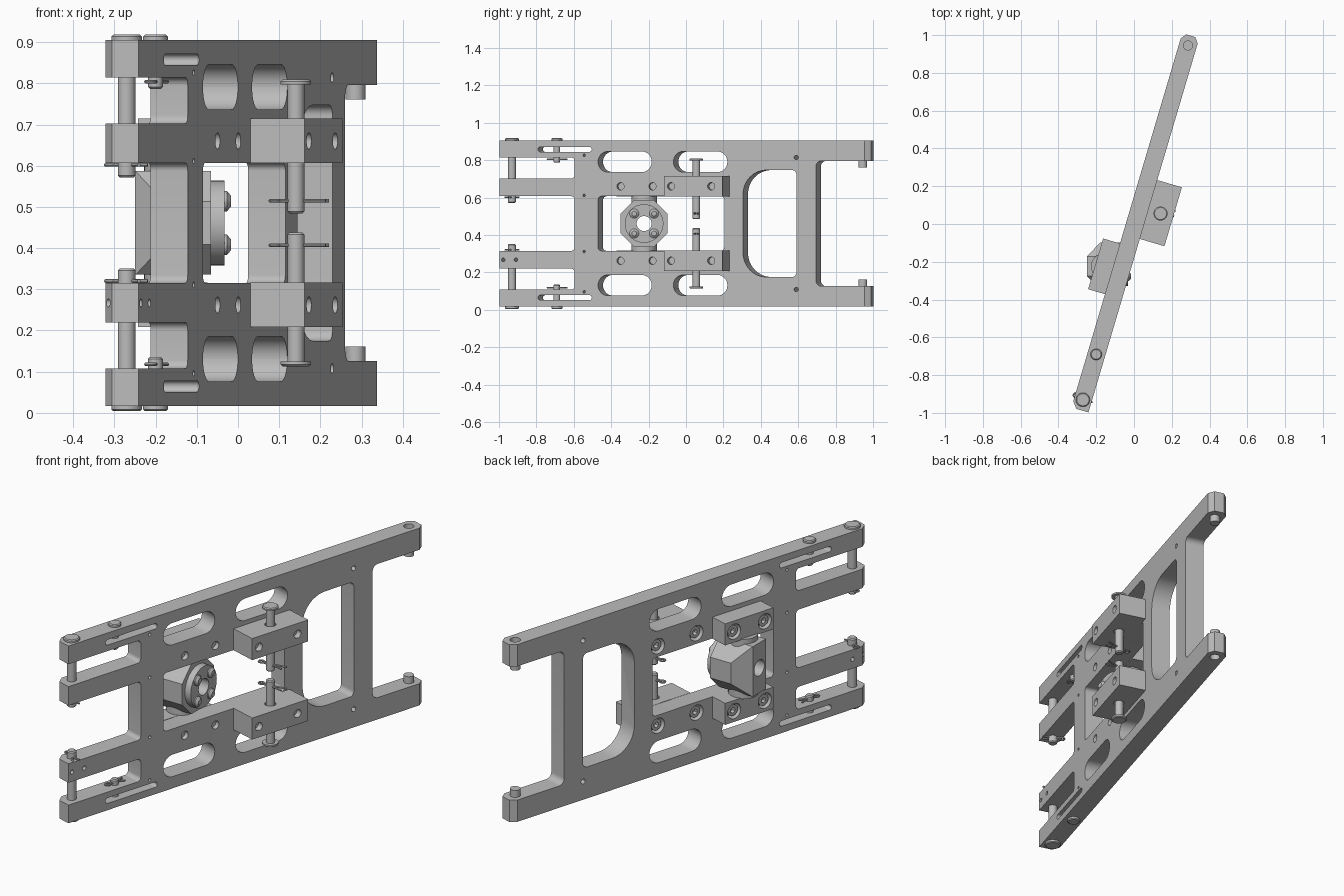
import bpy, bmesh, math
from mathutils import Vector, Matrix

if "Cube" in bpy.data.objects:
    bpy.data.objects.remove(bpy.data.objects["Cube"])

TILT = math.radians(16.5)   # frame is swung about the vertical
MID = 0.461                 # height of the mirror plane
N0, N1 = -0.042, 0.052      # plate faces

grey = bpy.data.materials.new("plain_grey")
grey.use_nodes = True
grey.diffuse_color = (0.5, 0.5, 0.5, 1)
grey.node_tree.nodes["Principled BSDF"].inputs["Base Color"].default_value = (0.5, 0.5, 0.5, 1)
made = []


def place(name, mesh, loc=(0, 0, MID), rot=-TILT):
    ob = bpy.data.objects.new(name, mesh)
    bpy.context.scene.collection.objects.link(ob)
    ob.location = loc
    ob.rotation_euler = (0, 0, rot)
    mesh.materials.clear()
    mesh.materials.append(grey)
    made.append(ob)
    return ob


def finish(name, bm, **kw):
    bmesh.ops.recalc_face_normals(bm, faces=bm.faces)
    mesh = bpy.data.meshes.new(name)
    bm.to_mesh(mesh)
    bm.free()
    return place(name, mesh, **kw)


def prism(bm, pts, move):
    """Extrude a closed loop of 3D points along a vector."""
    face = bm.faces.new([bm.verts.new(p) for p in pts])
    out = bmesh.ops.extrude_face_region(bm, geom=[face])
    vs = [g for g in out["geom"] if isinstance(g, bmesh.types.BMVert)]
    bmesh.ops.translate(bm, verts=vs, vec=move)


def opening(bm, u0, u1, z0, z1, r0, r1):
    """Rounded rectangle through the plate, with its own radius at each end."""
    pts = []
    for u, z, r, start in ((u1 - r1, z1 - r1, r1, 0), (u0 + r0, z1 - r0, r0, 90),
                           (u0 + r0, z0 + r0, r0, 180), (u1 - r1, z0 + r1, r1, 270)):
        for i in range(9):
            t = math.radians(start + i * 90 / 8)
            pts.append((-0.3, u + r * math.cos(t), z + r * math.sin(t)))
    prism(bm, pts, (0.6, 0, 0))


def rod(bm, p, q, r, seg=32, r2=None):
    p, q = Vector(p), Vector(q)
    rot = (q - p).to_track_quat('Z', 'Y').to_matrix().to_4x4()
    bmesh.ops.create_cone(bm, cap_ends=True, segments=seg, radius1=r,
                          radius2=r if r2 is None else r2, depth=(q - p).length,
                          matrix=Matrix.Translation((p + q) / 2) @ rot)


def box(bm, lo, hi):
    lo, hi = Vector(lo), Vector(hi)
    bmesh.ops.create_cube(bm, size=1, matrix=Matrix.Translation((lo + hi) / 2)
                          @ Matrix.Diagonal((*(hi - lo), 1)))


def cut(ob, bm):
    """Subtract a cutter mesh and bake the result."""
    tool = finish("cutter", bm, loc=ob.location, rot=ob.rotation_euler.z)
    made.remove(tool)
    tool.hide_render = True
    mod = ob.modifiers.new("cut", 'BOOLEAN')
    mod.solver = 'EXACT'
    mod.object = tool
    bpy.context.view_layer.update()
    mesh = bpy.data.meshes.new_from_object(
        ob.evaluated_get(bpy.context.evaluated_depsgraph_get()))
    ob.modifiers.clear()
    ob.data = mesh
    bpy.data.objects.remove(tool)


def pin(name, n, u, profile, side):
    """Lathe a headed pin from (radius, height) points."""
    bm = bmesh.new()
    vs = [bm.verts.new((n + r, u, z * side)) for r, z in profile]
    es = [bm.edges.new(e) for e in zip(vs, vs[1:])]
    bmesh.ops.spin(bm, geom=vs + es, cent=(n, u, 0), axis=(0, 0, 1),
                   angle=2 * math.pi, steps=32, use_duplicate=False)
    bmesh.ops.remove_doubles(bm, verts=bm.verts, dist=1e-5)
    finish(name, bm)


def cotter(name, n, u, z, turn, back, front):
    """Split pin: round eye at the back, two splayed legs at the front."""
    loop = [(-back + 0.012 * math.cos(math.radians(t)), 0.012 * math.sin(math.radians(t)))
            for t in range(30, 331, 30)]
    pts = [(front, 0.016), (0.025, 0.005)] + loop + [(0.025, -0.005), (front * 0.9, -0.016)]
    cu = bpy.data.curves.new(name, 'CURVE')
    cu.dimensions = '3D'
    cu.bevel_depth = 0.0045
    cu.bevel_resolution = 2
    cu.use_fill_caps = True
    sp = cu.splines.new('POLY')
    sp.points.add(len(pts) - 1)
    for p, (x, y) in zip(sp.points, pts):
        v = Matrix.Rotation(turn, 3, 'Z') @ Vector((x, y, 0)) + Vector((n, u, z))
        p.co = (*v, 1)
    tmp = bpy.data.objects.new(name, cu)
    mesh = bpy.data.meshes.new_from_object(tmp)
    bpy.data.objects.remove(tmp)
    place(name, mesh)


# Plate frame: footprint with chamfered ends, raised to full height
bm = bmesh.new()
foot = [(N0, -0.99), (-0.015, -1.025), (N1, -1.025), (N1, 1.012),
        (0.03, 1.041), (-0.02, 1.041), (N0, 1.012)]
prism(bm, [(n, u, -0.444) for n, u in foot], (0, 0, 0.888))
frame = finish("plate_frame", bm)

# Openings, fork gaps, slots and small holes
bm = bmesh.new()
opening(bm, 0.74, 1.2, -0.335, 0.335, 0.03, 0.03)
opening(bm, -1.2, -0.605, -0.146, 0.146, 0.02, 0.02)
opening(bm, -0.475, 0.229, -0.146, 0.146, 0.02, 0.02)
opening(bm, 0.333, 0.631, -0.286, 0.286, 0.13, 0.025)
SCREWS_FRONT = (-0.028, 0.196)    # hold the pin blocks
SCREWS_REAR = (-0.35, -0.172)     # hold the swivel blocks
for s in (1, -1):
    for u0, u1, a, b, r in ((-1.2, -0.605, 0.241, 0.353, 0.02),
                            (-0.475, -0.176, 0.275, 0.385, 0.0545),
                            (-0.055, 0.246, 0.275, 0.385, 0.0545),
                            (-0.81, -0.51, 0.383, 0.41, 0.0132)):
        opening(bm, u0, u1, min(a * s, b * s), max(a * s, b * s), r, r)
    for u, z, r in ((0.63, 0.353, 0.012), (-0.553, 0.365, 0.007), (-0.553, 0.15, 0.007)):
        rod(bm, (-0.2, u, z * s), (0.2, u, z * s), r, 16)
    for u in SCREWS_FRONT + SCREWS_REAR:
        rod(bm, (-0.2, u, 0.199 * s), (0.2, u, 0.199 * s), 0.02)
    rod(bm, (0.005, 0.987, 0.3 * s), (0.005, 0.987, 0.5 * s), 0.024)
for u in (-1.004, -0.933):
    rod(bm, (-0.2, u, -0.194), (0.2, u, -0.194), 0.01, 16)
cut(frame, bm)

# Counterbores on the back of the plate
bm = bmesh.new()
for s in (1, -1):
    for u in SCREWS_FRONT:
        rod(bm, (-0.1, u, 0.199 * s), (0, u, 0.199 * s), 0.038)
cut(frame, bm)

for s, level in ((1, "upper"), (-1, "lower")):
    z = 0.199 * s
    za, zb = sorted((0.145 * s, 0.253 * s))

    # Pin block on the outer face
    bm = bmesh.new()
    box(bm, (N1, -0.067, za), (0.188, 0.258, zb))
    block = finish(level + "_pin_block", bm)
    bm = bmesh.new()
    rod(bm, (0.119, 0.093, za - 0.1), (0.119, 0.093, zb + 0.1), 0.026)
    for u in SCREWS_FRONT:
        rod(bm, (0, u, z), (0.3, u, z), 0.02)
    cut(block, bm)

    # Swivel block on the inner face
    bm = bmesh.new()
    box(bm, (-0.135, -0.4, za), (N0, -0.12, zb))
    block = finish(level + "_swivel_block", bm)
    bm = bmesh.new()
    for u in SCREWS_REAR:
        rod(bm, (-0.2, u, z), (-0.095, u, z), 0.038)
    cut(block, bm)

    # Socket screws
    for us, head, end in ((SCREWS_FRONT, -0.03, 0.16), (SCREWS_REAR, -0.125, 0.03)):
        for u in us:
            bm = bmesh.new()
            rod(bm, (head, u, z), (head + 0.035, u, z), 0.028)
            screw = finish(level + "_screw", bm)
            bm = bmesh.new()
            rod(bm, (head - 0.05, u, z), (head + 0.02, u, z), 0.014, 6)
            cut(screw, bm)
            bm = bmesh.new()
            rod(bm, (head + 0.03, u, z), (end, u, z), 0.0195, 24)
            finish(level + "_screw_shank", bm)

    # Headed pins with their split pins
    def headed(top, under, end, rh, r):
        return [(0, top), (rh - 0.005, top), (rh, top - 0.004), (rh, under), (r, under),
                (r, end + 0.005), (r - 0.005, end), (0, end)]
    pin(level + "_hinge_pin", 0.005, -0.969, headed(0.457, 0.444, 0.11, 0.037, 0.0215), s)
    cotter(level + "_hinge_split_pin", 0.005, -0.969, 0.141 * s, -0.26, 0.045, 0.05)
    pin(level + "_lock_pin", 0.004, -0.719, headed(0.457, 0.444, 0.325, 0.03, 0.018), s)
    cotter(level + "_lock_split_pin", 0.004, -0.719, 0.343 * s, math.pi / 2, 0.04, 0.055)
    pin(level + "_block_pin", 0.119, 0.093, headed(0.348, 0.336, 0.023, 0.037, 0.0205), s)
    cotter(level + "_block_split_pin", 0.119, 0.093, 0.054 * s, TILT, 0.05, 0.08)

# Swivel body: octagonal nut shape squared to the axes, rear edges chamfered
PIVOT = dict(loc=(-0.16, -0.224, MID), rot=0)
bm = bmesh.new()
octagon = [(0.136 * math.cos(math.radians(t)), 0.136 * math.sin(math.radians(t)))
           for t in [22.5 + 45 * i for i in range(8)]]
prism(bm, [(-0.09, y, z) for y, z in octagon], (0.185, 0, 0))
body = finish("swivel_body", bm, **PIVOT)
bm = bmesh.new()
for s in (1, -1):
    prism(bm, [(-0.1, 0.04 * s, -0.2), (-0.1, 0.2 * s, -0.2), (0.05, 0.2 * s, -0.2)], (0, 0, 0.4))
rod(bm, (-0.2, 0, 0), (0.2, 0, 0), 0.04)
cut(body, bm)

# Swivel trunnion ends
bm = bmesh.new()
for s in (1, -1):
    rod(bm, (0, 0, 0.1 * s), (0, 0, 0.15 * s), 0.068)
finish("swivel_trunnions", bm, **PIVOT)

# Round cover with domed screws
bm = bmesh.new()
rod(bm, (0.09, 0, 0), (0.127, 0, 0), 0.103, 48)
cover = finish("swivel_cover", bm, **PIVOT)
bm = bmesh.new()
rod(bm, (0, 0, 0), (0.2, 0, 0), 0.04)
cut(cover, bm)
bm = bmesh.new()
for y in (-0.053, 0.053):
    for z in (-0.053, 0.053):
        rod(bm, (0.12, y, z), (0.133, y, z), 0.025, 24)
        rod(bm, (0.133, y, z), (0.143, y, z), 0.025, 24, 0.013)
finish("cover_screws", bm, **PIVOT)

# Smooth the round walls, keep edges sharp
bpy.ops.object.select_all(action='DESELECT')
for ob in made:
    ob.select_set(True)
bpy.context.view_layer.objects.active = frame
bpy.ops.object.shade_smooth_by_angle(angle=math.radians(30))
